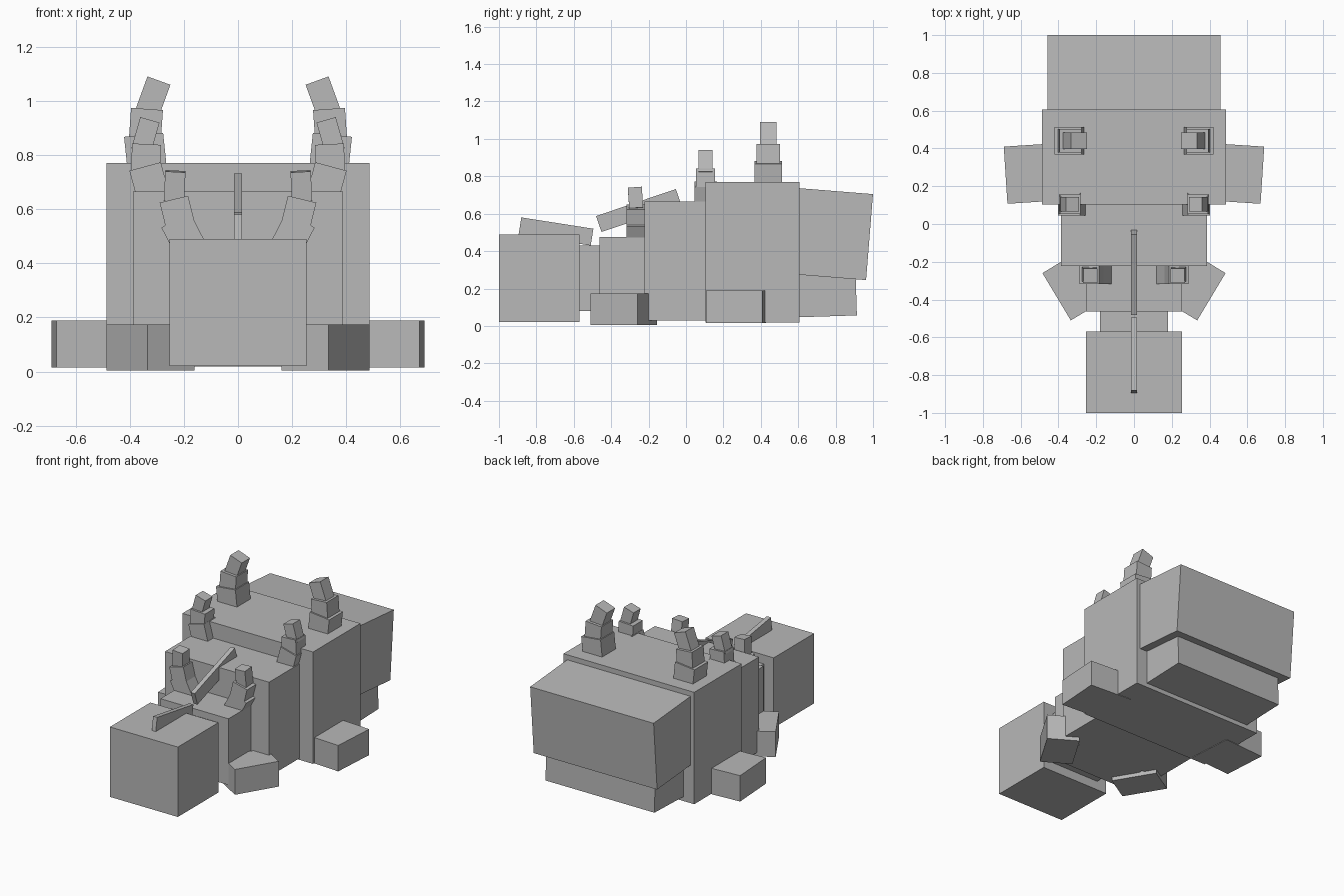
import bpy, bmesh, math
from mathutils import Matrix, Euler

if "Cube" in bpy.data.objects:
    bpy.data.objects.remove(bpy.data.objects["Cube"])

hide = bpy.data.materials.new("plain grey")
hide.diffuse_color = (0.48, 0.48, 0.48, 1)
hide.use_nodes = True
hide.node_tree.nodes["Principled BSDF"].inputs["Base Color"].default_value = hide.diffuse_color


def box(name, centre, size, rot=(0, 0, 0)):
    """Solid box with a centre, full size and rotation in degrees."""
    bm = bmesh.new()
    turn = Euler([math.radians(a) for a in rot]).to_matrix().to_4x4()
    bmesh.ops.create_cube(
        bm, size=1,
        matrix=Matrix.Translation(centre) @ turn @ Matrix.Diagonal((*size, 1)))
    mesh = bpy.data.meshes.new(name)
    bm.to_mesh(mesh)
    bm.free()
    mesh.materials.append(hide)
    obj = bpy.data.objects.new(name, mesh)
    bpy.context.collection.objects.link(obj)


def span(name, half_width, y0, y1, z0, z1):
    """Upright box centred on x = 0."""
    box(name, (0, (y0 + y1) / 2, (z0 + z1) / 2), (2 * half_width, y1 - y0, z1 - z0))


def pair(name, centre, size, rot=(0, 0, 0)):
    """The same box on the right and mirrored to the left."""
    for side, s in (("right", 1), ("left", -1)):
        box(f"{side}_{name}", (s * centre[0], centre[1], centre[2]), size,
            (rot[0], s * rot[1], s * rot[2]))


# Head and body, front to back
span("head", 0.253, -1.0, -0.57, 0.02, 0.49)
span("neck", 0.18, -0.58, -0.45, 0.08, 0.43)
span("chest", 0.253, -0.463, -0.21, 0.03, 0.475)
span("middle_body", 0.387, -0.223, 0.11, 0.03, 0.665)
span("main_body", 0.486, 0.103, 0.607, 0.018, 0.77)
box("upper_tail", (0, 0.732, 0.495), (0.918, 0.50, 0.461), (-4.6, 0, 0))
box("lower_tail", (0, 0.71, 0.17), (0.81, 0.40, 0.24), (1.8, 0, 0))

# Stubby legs
pair("rear_leg", (0.53, 0.268, 0.102), (0.30, 0.303, 0.174), (0, 0, -3.7))
pair("front_leg", (0.3225, -0.3325, 0.089), (0.204, 0.292, 0.17), (0, 0, -31))

# Thin crests along the centre line
box("head_crest", (0, -0.695, 0.505), (0.03, 0.39, 0.091), (-8.9, 0, 0))
box("back_crest", (0, -0.253, 0.617), (0.03, 0.45, 0.09), (18.7, 0, 0))

# Spines of stacked segments: x, z, width, height, depth, outward lean
spines = {
    "rear_spine": (0.44, [(0.341, 0.800, 0.145, 0.15, 0.145, 6),
                          (0.340, 0.915, 0.118, 0.11, 0.125, -4),
                          (0.316, 1.009, 0.090, 0.14, 0.088, -20)]),
    "middle_spine": (0.105, [(0.325, 0.690, 0.120, 0.14, 0.120, 15),
                             (0.340, 0.790, 0.107, 0.10, 0.102, -3),
                             (0.342, 0.872, 0.074, 0.12, 0.076, -16)]),
    "front_spine": (-0.270, [(0.198, 0.497, 0.120, 0.14, 0.095, 27),
                             (0.225, 0.588, 0.108, 0.10, 0.095, 14),
                             (0.234, 0.685, 0.075, 0.11, 0.075, -3)]),
}
for name, (y, segments) in spines.items():
    for part, (x, z, w, h, d, lean) in zip(("base", "middle", "tip"), segments):
        tilt = -4 if (name, part) == ("front_spine", "tip") else 0
        pair(f"{name}_{part}", (x, y, z), (w, d, h), (-tilt, lean, 0))
